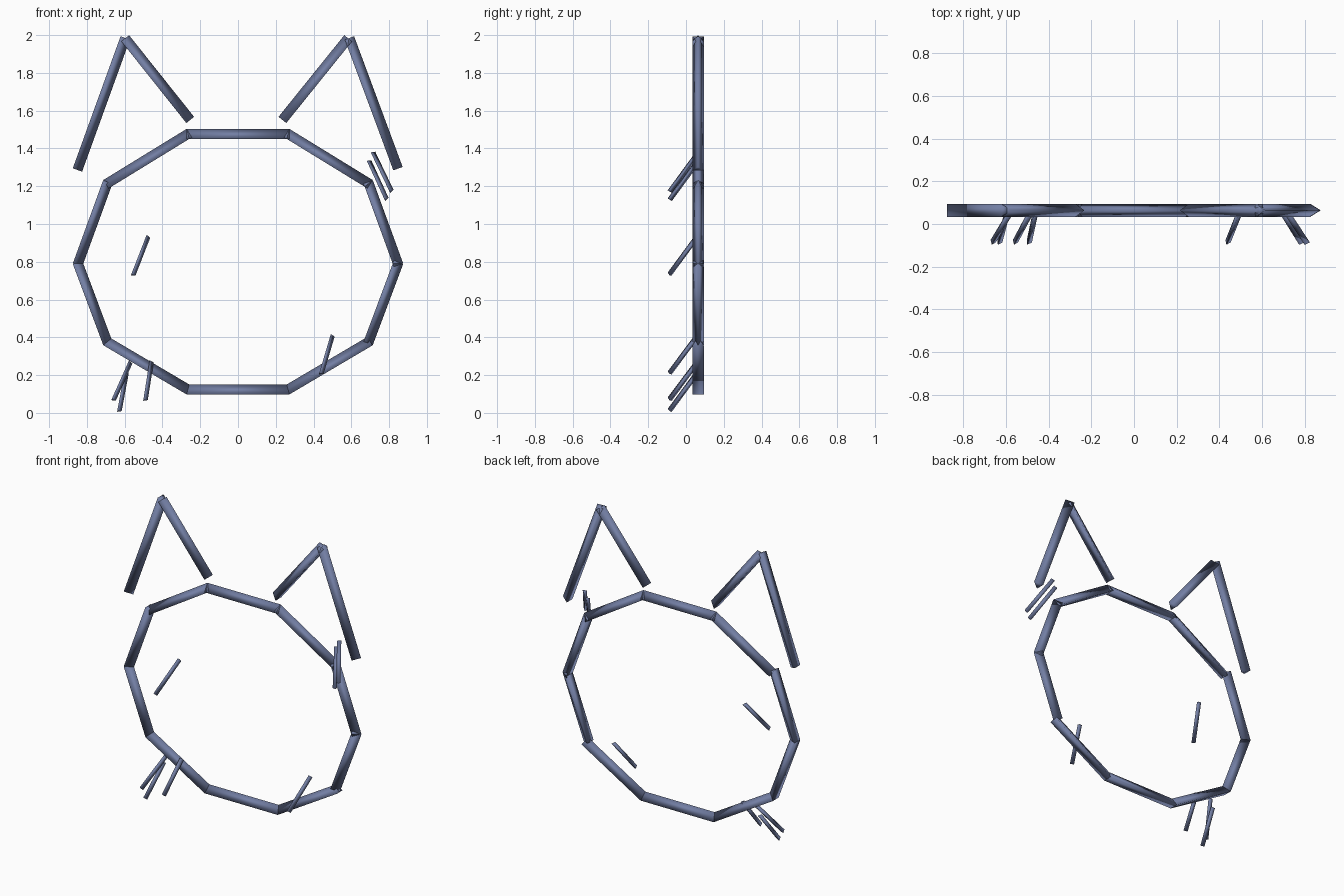
import bpy
import bmesh
from mathutils import Matrix, Vector

cube = bpy.data.objects.get("Cube")
if cube:
    bpy.data.objects.remove(cube, do_unlink=True)

# One slate blue for everything
COLOUR = (0.17, 0.21, 0.37, 1)
slate = bpy.data.materials.new("slate blue")
slate.use_nodes = True
slate.diffuse_color = COLOUR
slate.node_tree.nodes["Principled BSDF"].inputs["Base Color"].default_value = COLOUR

FRAME_Y = 0.064


def bar(name, start, end, radius, overlap=0):
    """Smooth three-sided rod; its ridge points up, or to +x on steep rods."""
    start, end = Vector(start), Vector(end)
    axis = (end - start).normalized()
    ridge = axis.cross(Vector((0, 1, 0))).normalized()
    if ridge.dot(Vector((0.6, 0, 1))) < 0:
        ridge = -ridge
    turn = Matrix((ridge.cross(axis), ridge, axis)).transposed().to_4x4()
    # Centre the rod's width, not its centroid, on the stroke
    centre = (start + end) / 2 - ridge * radius / 4
    bm = bmesh.new()
    bmesh.ops.create_cone(bm, cap_ends=True, segments=3, radius1=radius,
                          radius2=radius, depth=(end - start).length + 2 * overlap,
                          matrix=Matrix.Translation(centre) @ turn)
    mesh = bpy.data.meshes.new(name)
    bm.to_mesh(mesh)
    bm.free()
    mesh.materials.append(slate)
    mesh.shade_smooth()
    obj = bpy.data.objects.new(name, mesh)
    bpy.context.collection.objects.link(obj)


def frame_bar(name, a, b, overlap=0):
    bar(name, (a[0], FRAME_Y, a[1]), (b[0], FRAME_Y, b[1]), 0.035, overlap)


# Ten-sided head outline, anticlockwise from the bottom
half = [(0.265, 0.124), (0.692, 0.376), (0.847, 0.79), (0.692, 1.215), (0.265, 1.477)]
ring = half + [(-x, z) for x, z in reversed(half)]
for i, point in enumerate(ring):
    frame_bar(f"head_bar_{i + 1}", point, ring[(i + 1) % len(ring)], 0.008)

# Ears, each an open pair of bars
frame_bar("right_ear_outer", (-0.597, 1.985), (-0.85, 1.286))
frame_bar("right_ear_inner", (-0.597, 1.983), (-0.253, 1.551))
frame_bar("left_ear_inner", (0.235, 1.551), (0.583, 1.983))
frame_bar("left_ear_outer", (0.59, 1.985), (0.847, 1.293))

# Whiskers slanting forward and down: root x, z and tip x, z
whiskers = {
    "right_cheek_whisker": (-0.476, 0.93, -0.553, 0.733),
    "right_chin_whisker_outer": (-0.57, 0.265, -0.657, 0.071),
    "right_chin_whisker_middle": (-0.59, 0.21, -0.627, 0.013),
    "right_chin_whisker_inner": (-0.458, 0.268, -0.489, 0.071),
    "left_chin_whisker": (0.5, 0.405, 0.442, 0.21),
    "left_brow_whisker_upper": (0.717, 1.376, 0.812, 1.178),
    "left_brow_whisker_lower": (0.696, 1.331, 0.786, 1.135),
}
for name, (x0, z0, x1, z1) in whiskers.items():
    bar(name, (x0, 0.06, z0), (x1, -0.085, z1), 0.0155, 0.002)
